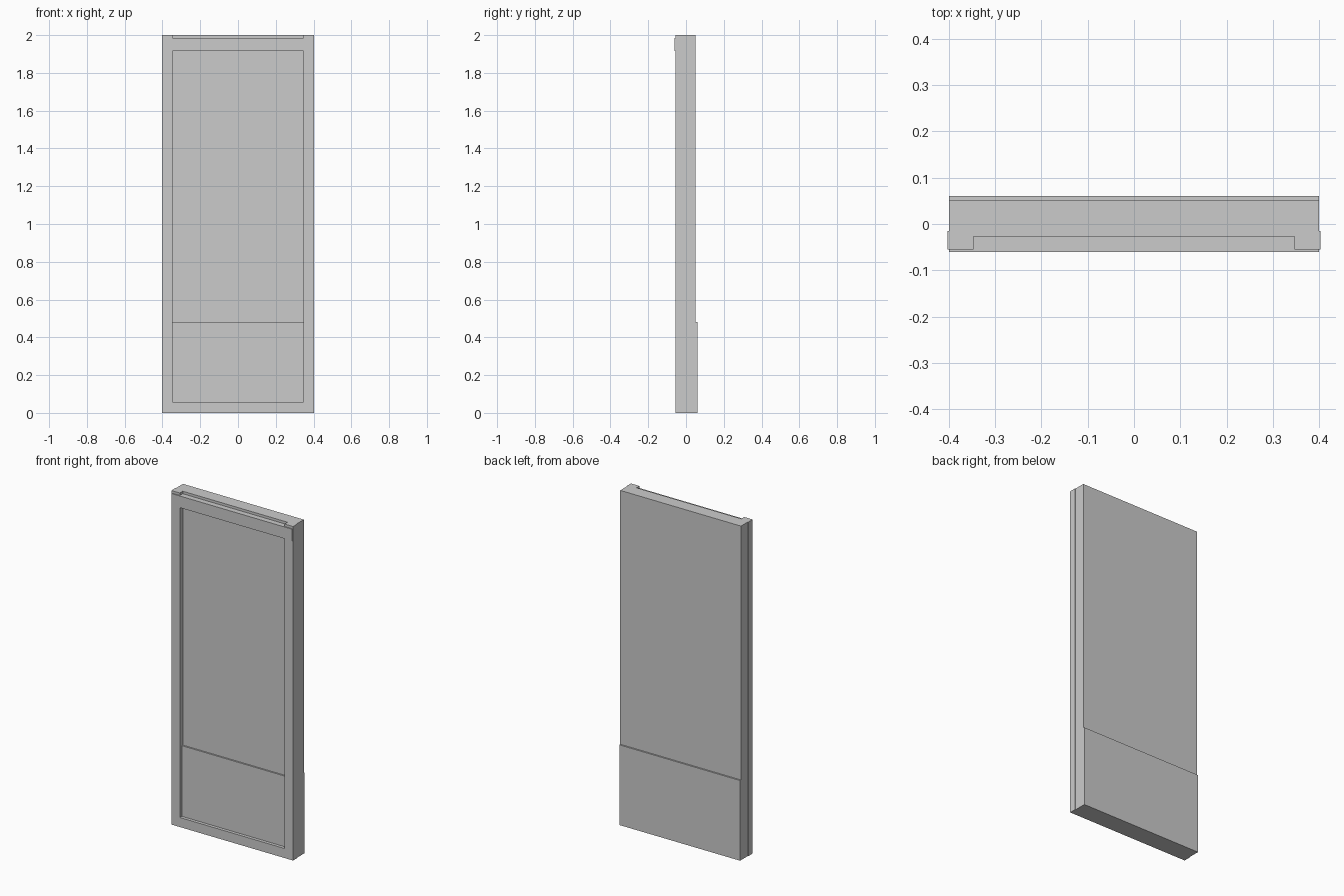
import bpy
import bmesh
from mathutils import Matrix, Vector

cube = bpy.data.objects.get("Cube")
if cube:
    bpy.data.objects.remove(cube, do_unlink=True)

grey = bpy.data.materials.new("light_grey")
grey.use_nodes = True
color = (0.6, 0.6, 0.6, 1)
grey.diffuse_color = color
grey.node_tree.nodes["Principled BSDF"].inputs["Base Color"].default_value = color


def box(name, x, y, z):
    """Add a flat-shaded box spanning the given x, y and z ranges."""
    low, high = (Vector(c) for c in zip(x, y, z))
    bm = bmesh.new()
    bmesh.ops.create_cube(
        bm, size=1,
        matrix=Matrix.Translation((low + high) / 2) @ Matrix.Diagonal((*(high - low), 1)))
    mesh = bpy.data.meshes.new(name)
    bm.to_mesh(mesh)
    bm.free()
    mesh.materials.append(grey)
    obj = bpy.data.objects.new(name, mesh)
    bpy.context.collection.objects.link(obj)
    return obj


HALF = 0.4          # half width of the slab
OUTER = 0.403       # outer edge of the frame
INNER = 0.347       # inner edge of the frame
FACE = -0.027       # front face of the slab
FRAME = -0.055      # front face of the frame
BACK = 0.051        # back face of the slab
KICK = 0.48         # height of the kick plates

# Door slab
box("door_slab", (-HALF, HALF), (FACE, BACK), (0, 2))

# Frame stiles, wrapping slightly round the slab edges
for side, name in ((1, "left_stile"), (-1, "right_stile")):
    box(name, sorted((side * INNER, side * OUTER)), (FRAME, -0.015), (0, 2))

# Frame rails; the top one stands proud and stops below the slab top
box("bottom_rail", (-INNER, INNER), (FRAME, FACE), (0, 0.057))
box("top_rail", (-HALF, HALF), (-0.06, FACE), (1.915, 1.985))

# Kick plates on both faces
box("front_kick_plate", (-INNER, INNER), (FACE - 0.009, FACE), (0.057, KICK))
box("back_kick_plate", (-HALF, HALF), (BACK, 0.06), (0, KICK))
